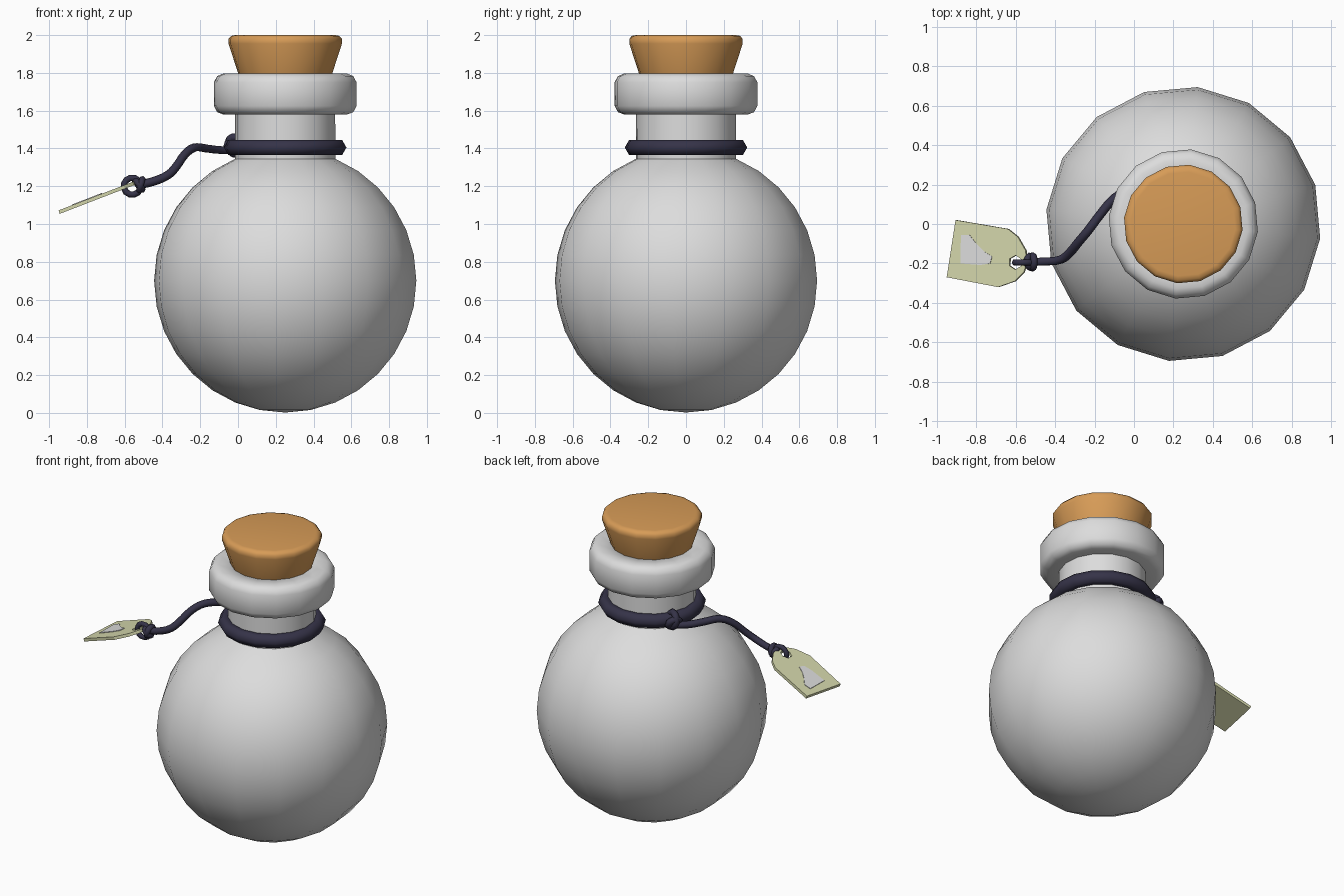
import bpy, bmesh, math
from mathutils import Vector, Matrix

if "Cube" in bpy.data.objects:
    bpy.data.objects.remove(bpy.data.objects["Cube"])

CX = 0.25                      # bottle axis
OFFSET = math.radians(16.5)    # turn of the 16-sided lathe


def material(name, rgb):
    m = bpy.data.materials.new(name)
    m.diffuse_color = (*rgb, 1)
    m.use_nodes = True
    m.node_tree.nodes["Principled BSDF"].inputs["Base Color"].default_value = m.diffuse_color
    return m


GLASS = material("pale grey glass", (0.72, 0.72, 0.72))
CORK = material("cork orange", (0.68, 0.33, 0.095))
CORD = material("dark cord", (0.036, 0.033, 0.065))
PAPER = material("tag paper", (0.66, 0.68, 0.41))


def finish(name, bm, mat, angle):
    bmesh.ops.recalc_face_normals(bm, faces=bm.faces[:])
    me = bpy.data.meshes.new(name)
    bm.to_mesh(me)
    bm.free()
    me.materials.append(mat)
    if angle:
        me.shade_smooth()
        me.set_sharp_from_angle(angle=math.radians(angle))
    ob = bpy.data.objects.new(name, me)
    bpy.context.collection.objects.link(ob)
    return ob


def lathe(name, profile, mat, angle, n=16):
    bm = bmesh.new()
    rings = []
    for r, z in profile:
        if r < 1e-4:
            rings.append([bm.verts.new((CX, 0, z))] * n)
        else:
            rings.append([bm.verts.new((CX + r * math.cos(OFFSET + math.tau * i / n),
                                        r * math.sin(OFFSET + math.tau * i / n), z)) for i in range(n)])
    for a, b in zip(rings, rings[1:]):
        for i in range(n):
            j = (i + 1) % n
            bm.faces.new(list(dict.fromkeys((a[i], a[j], b[j], b[i]))))
    return finish(name, bm, mat, angle)


def torus(name, centre, axis, major, minor, n=16, sides=6):
    bm = bmesh.new()
    rot = Vector((0, 0, 1)).rotation_difference(Vector(axis)).to_matrix()
    grid = []
    for i in range(n):
        a = OFFSET + math.tau * i / n
        ring = []
        for k in range(sides):
            t = math.tau * k / sides
            r = major + minor * math.cos(t)
            p = Vector((r * math.cos(a), r * math.sin(a), minor * math.sin(t)))
            ring.append(bm.verts.new(rot @ p + Vector(centre)))
        grid.append(ring)
    for i in range(n):
        for k in range(sides):
            i2, k2 = (i + 1) % n, (k + 1) % sides
            bm.faces.new((grid[i][k], grid[i2][k], grid[i2][k2], grid[i][k2]))
    return finish(name, bm, CORD, 65)


# Round flask body running up into the neck
R = 0.698
body = [(R * math.sin(a), 0.70 - R * math.cos(a))
        for a in (math.radians(11.25 * i) for i in range(15))]
lathe("bottle_body", body + [(0.266, 1.60)], GLASS, 35)

# Rounded lip
lathe("bottle_lip", [(0.22, 1.58), (0.33, 1.58), (0.362, 1.592), (0.38, 1.625), (0.38, 1.75),
                     (0.362, 1.783), (0.33, 1.796), (0.25, 1.796), (0.225, 1.77), (0.19, 1.60)],
      GLASS, 60)

# Tapered cork stopper
lathe("cork", [(0, 1.60), (0.185, 1.60), (0.25, 1.796), (0.302, 1.955), (0.302, 1.98),
               (0.288, 1.996), (0.265, 2.0), (0, 2.0)], CORK, 60)

# Cord ring round the neck
torus("neck_cord", (CX, 0, 1.405), (0, 0, 1), 0.281, 0.045)

# Knot on the neck ring
torus("neck_knot_wrap", (-0.015, 0.16, 1.415), (0.5, 0.85, 0.15), 0.045, 0.022, 12)
torus("neck_knot_cross", (-0.03, 0.17, 1.40), (0.75, -0.45, 0.6), 0.036, 0.022, 12)

# Hanging cord
cu = bpy.data.curves.new("tag_cord", 'CURVE')
cu.dimensions = '3D'
cu.bevel_depth = 0.023
cu.bevel_resolution = 1
cu.resolution_u = 3
cu.use_fill_caps = True
path = [(-0.02, 0.18, 1.39), (-0.10, 0.13, 1.392), (-0.17, 0.05, 1.40), (-0.23, -0.03, 1.405),
        (-0.28, -0.09, 1.37), (-0.33, -0.15, 1.30), (-0.37, -0.18, 1.26), (-0.45, -0.19, 1.225),
        (-0.52, -0.192, 1.208)]
sp = cu.splines.new('BEZIER')
sp.bezier_points.add(len(path) - 1)
for bp, p in zip(sp.bezier_points, path):
    bp.co = p
    bp.handle_left_type = bp.handle_right_type = 'AUTO'
cu.materials.append(CORD)
cord = bpy.data.objects.new("tag_cord", cu)
bpy.context.collection.objects.link(cord)
bpy.context.view_layer.objects.active = cord
cord.select_set(True)
bpy.ops.object.convert(target='MESH')

# Loop through the tag hole, and its knot
torus("tag_loop", (-0.56, -0.195, 1.20), (0, 1, 0), 0.045, 0.017, 12)
torus("tag_knot_wrap", (-0.515, -0.192, 1.207), (1, 0, -0.3), 0.032, 0.018, 12)
torus("tag_knot_cross", (-0.525, -0.192, 1.205), (0.8, 0.1, 0.6), 0.03, 0.018, 12)


# Sloping tag plane
def on_tag(x, y, lift=0.0):
    return (x, y, 1.072 + 0.385 * (x + 0.95) + lift)


def plate(name, outline, hole, mat, top, thick):
    bm = bmesh.new()
    edges = []
    for loop in (outline, hole):
        vs = [bm.verts.new(on_tag(x, y, top)) for x, y in loop]
        edges += [bm.edges.new((v, vs[(i + 1) % len(vs)])) for i, v in enumerate(vs)]
    bmesh.ops.triangle_fill(bm, edges=edges, use_beauty=True)
    ext = bmesh.ops.extrude_face_region(bm, geom=bm.faces[:], use_keep_orig=True)
    bmesh.ops.translate(bm, vec=(0.35 * thick, 0, -thick),
                        verts=[g for g in ext["geom"] if isinstance(g, bmesh.types.BMVert)])
    return finish(name, bm, mat, 0)


# Paper tag with a six-sided hole
hole = [(-0.602 + 0.034 * math.cos(math.tau * i / 6 + 0.5),
         -0.195 + 0.036 * math.sin(math.tau * i / 6 + 0.5)) for i in range(6)]
plate("tag", [(-0.905, 0.02), (-0.64, -0.025), (-0.59, -0.065), (-0.55, -0.135), (-0.545, -0.20),
              (-0.56, -0.245), (-0.605, -0.29), (-0.69, -0.32), (-0.95, -0.27)],
      hole, PAPER, 0.0, 0.018)

# Pale drop-shaped mark on the tag
plate("tag_mark", [(-0.878, -0.055), (-0.835, -0.055), (-0.80, -0.10), (-0.76, -0.14),
                   (-0.72, -0.165), (-0.73, -0.20), (-0.78, -0.208), (-0.88, -0.20)],
      [], GLASS, 0.004, 0.006)
